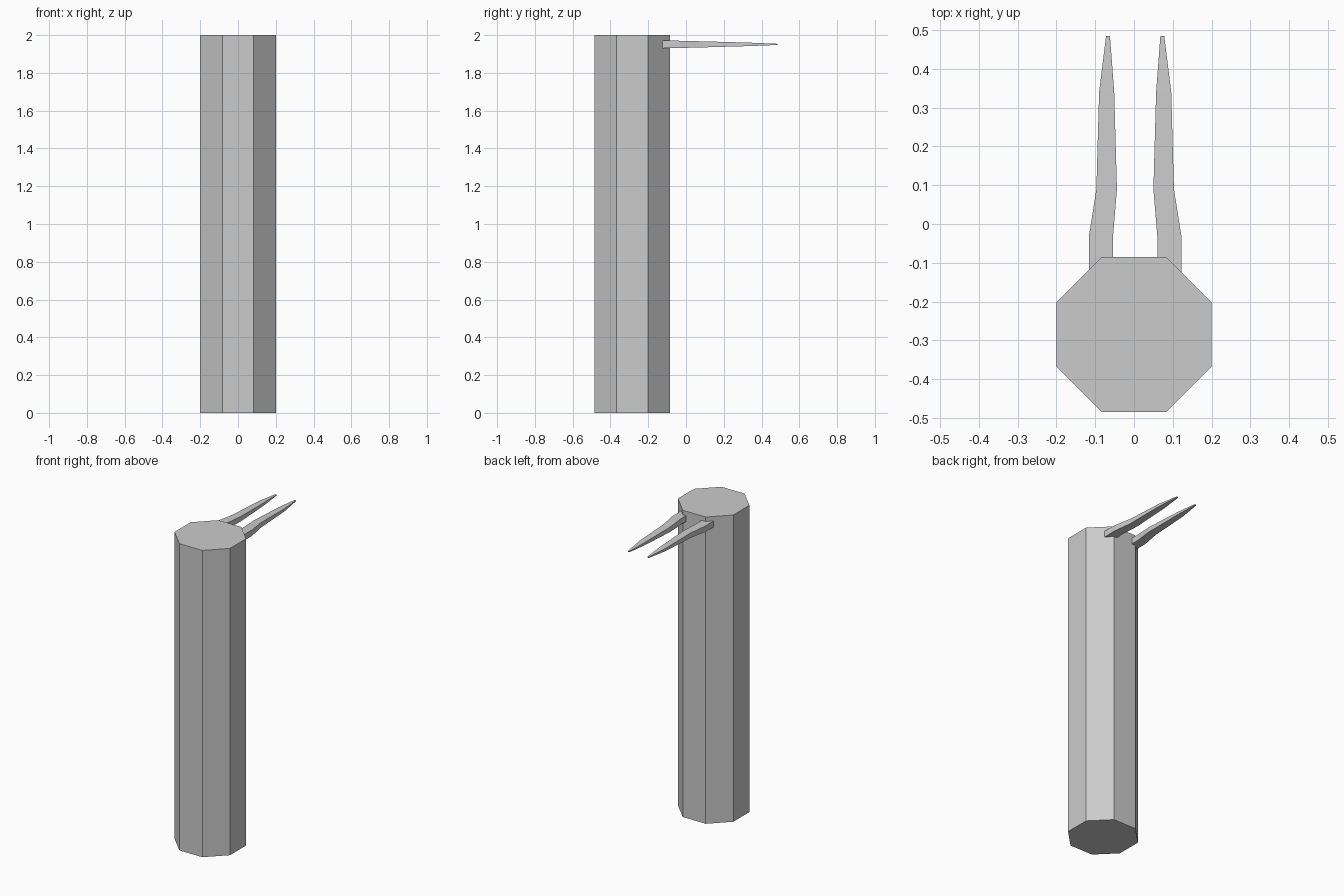
import bpy, math

if "Cube" in bpy.data.objects:
    bpy.data.objects.remove(bpy.data.objects["Cube"])

# Octagonal post with flat sides facing the axes
APOTHEM, HEIGHT, POST_Y = 0.2, 2.0, -0.285
bpy.ops.mesh.primitive_cylinder_add(
    vertices=8, radius=APOTHEM / math.cos(math.pi / 8), depth=HEIGHT,
    location=(0, POST_Y, HEIGHT / 2), rotation=(0, 0, math.pi / 8))
bpy.context.object.name = "post"

# Prong stations: y, inner x, outer x, half height
STATIONS = [
    (-0.14, 0.057, 0.119, 0.021),
    (-0.03, 0.057, 0.119, 0.019),
    (0.09, 0.047, 0.100, 0.016),
    (0.34, 0.054, 0.093, 0.009),
    (0.485, 0.065, 0.075, 0.003),
]
PRONG_Z, PRONG_MID_X = 1.951, 0.003


def make_prong(name, side):
    """Loft rectangular sections into a tapering spike."""
    verts, faces = [], []
    for y, inner, outer, h in STATIONS:
        for x, z in ((inner, -h), (outer, -h), (outer, h), (inner, h)):
            verts.append((PRONG_MID_X + side * x, y, PRONG_Z + z))
    for s in range(len(STATIONS) - 1):
        for i in range(4):
            j = (i + 1) % 4
            a, b = 4 * s, 4 * s + 4
            faces.append((a + i, b + i, b + j, a + j))
    n = len(verts)
    faces += [(0, 1, 2, 3), (n - 1, n - 2, n - 3, n - 4)]
    if side < 0:
        faces = [f[::-1] for f in faces]
    mesh = bpy.data.meshes.new(name)
    mesh.from_pydata(verts, [], faces)
    obj = bpy.data.objects.new(name, mesh)
    bpy.context.collection.objects.link(obj)


# Pair of prongs reaching out of the back near the top
make_prong("right_prong", 1)
make_prong("left_prong", -1)
